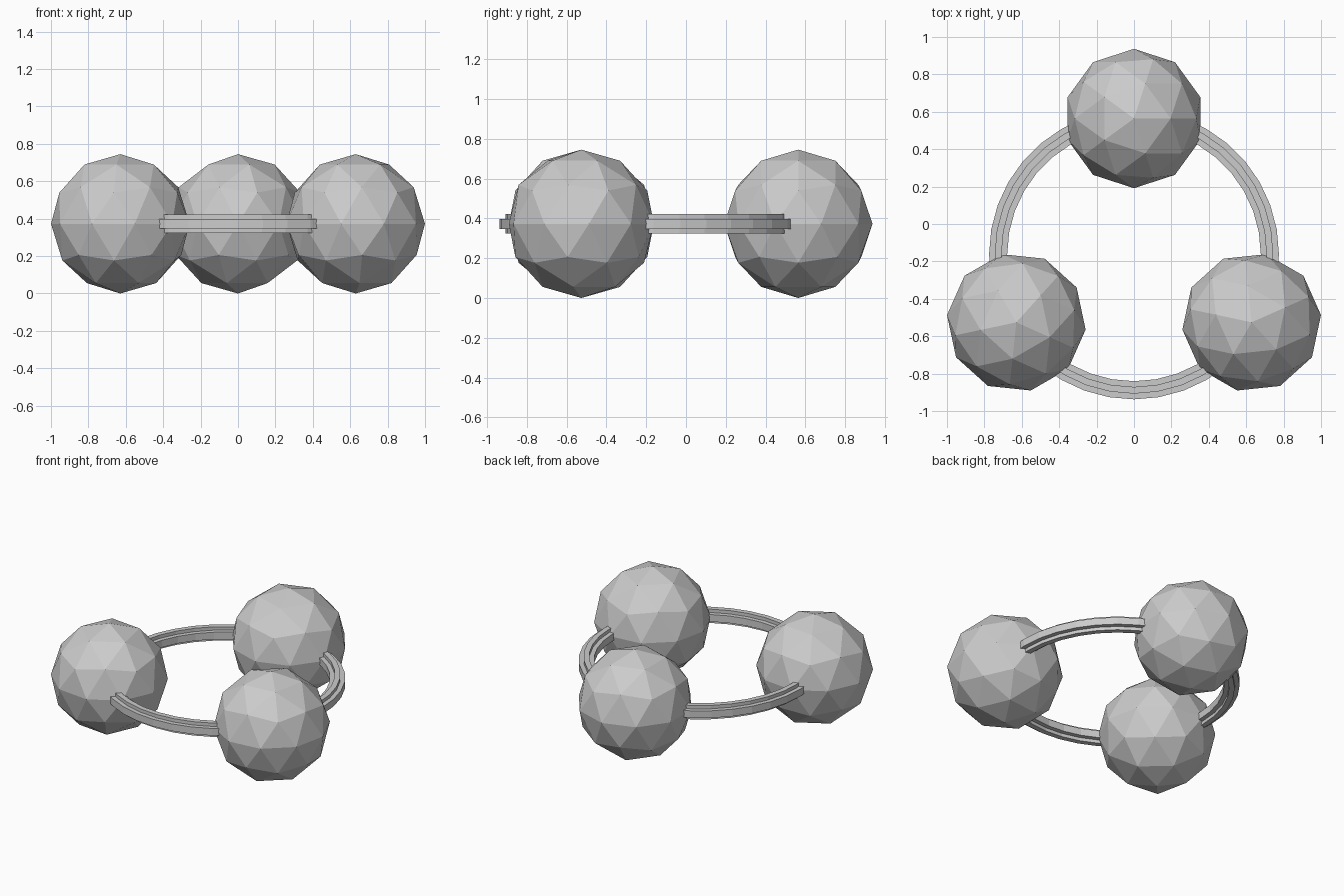
import bpy, bmesh
from math import sin, cos, pi, radians

if "Cube" in bpy.data.objects:
    bpy.data.objects.remove(bpy.data.objects["Cube"])

CY, CZ = -0.1625, 0.3725      # centre of the ring
RING_R, BALL_R = 0.7265, 0.3725

# three faceted balls, each turned with its place on the ring
for i, name in enumerate(("ball_back", "ball_left", "ball_right")):
    turn = radians(120 * i)
    bpy.ops.mesh.primitive_ico_sphere_add(
        subdivisions=2, radius=BALL_R,
        location=(-RING_R * sin(turn), CY + RING_R * cos(turn), CZ),
        rotation=(0, 0, turn))
    bpy.context.object.name = name

# ring with a plus-shaped cross-section (radial offset, height)
A, BR, BZ = 0.0485, 0.018, 0.025
profile = [(A, -BZ), (A, BZ), (BR, BZ), (BR, A), (-BR, A), (-BR, BZ),
           (-A, BZ), (-A, -BZ), (-BR, -BZ), (-BR, -A), (BR, -A), (BR, -BZ)]
STEPS = 36
bm = bmesh.new()
loops = []
for s in range(STEPS):
    a = -pi / 2 + 2 * pi * s / STEPS
    loops.append([bm.verts.new(((RING_R + r) * cos(a), (RING_R + r) * sin(a), z))
                  for r, z in profile])
n = len(profile)
for s in range(STEPS):
    p, q = loops[s], loops[(s + 1) % STEPS]
    for k in range(n):
        bm.faces.new((p[k], q[k], q[(k + 1) % n], p[(k + 1) % n]))
bmesh.ops.recalc_face_normals(bm, faces=bm.faces)
mesh = bpy.data.meshes.new("connecting_ring")
bm.to_mesh(mesh)
bm.free()
ring = bpy.data.objects.new("connecting_ring", mesh)
ring.location = (0, CY, CZ)
bpy.context.collection.objects.link(ring)
